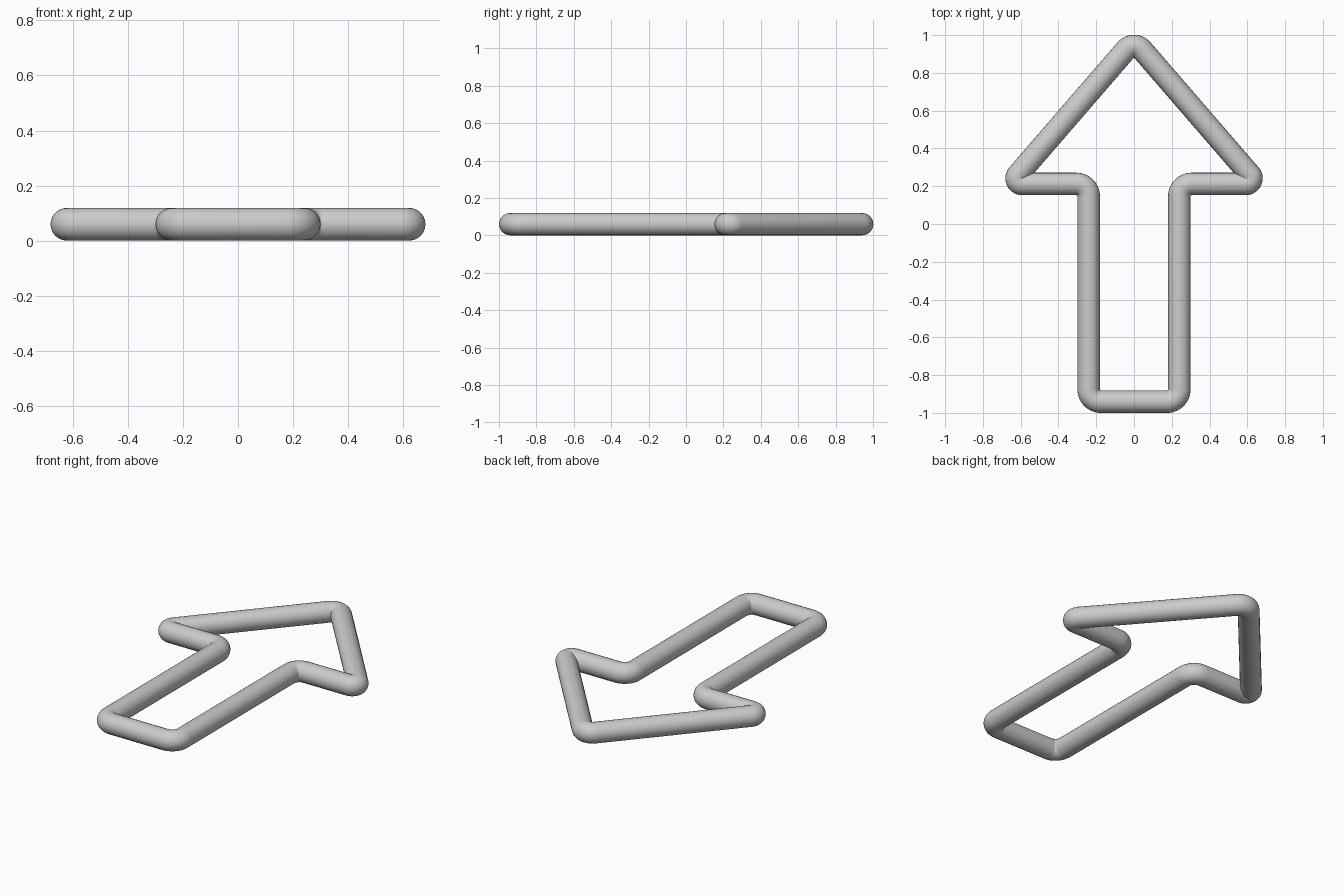
import bpy
from math import radians
from mathutils import Vector

if "Cube" in bpy.data.objects:
    bpy.data.objects.remove(bpy.data.objects["Cube"])

R = 0.0595       # tube radius
D = 0.065        # distance from each corner where the bend starts
STEPS = 14

# Arrow centreline: right half, then mirrored
right = [(0.24, -0.9405), (0.24, 0.212), (0.657, 0.212)]
corners = right + [(0, 0.972)] + [(-x, y) for x, y in reversed(right)]
corners = [Vector(c) for c in corners]


def rounded_corner(prev, corner, nxt):
    """Circular arc that starts and ends D away from the corner."""
    u, v = (prev - corner).normalized(), (nxt - corner).normalized()
    half = u.angle(v) / 2
    bis = (u + v).normalized()
    from math import cos, tan
    centre = corner + bis * (D / cos(half))
    radius = D * tan(half)
    a, b = (u * D + corner - centre).normalized(), (v * D + corner - centre).normalized()
    a3, b3 = a.to_3d(), b.to_3d()
    return [centre + a3.slerp(b3, i / STEPS).to_2d() * radius for i in range(STEPS + 1)]


path = []
for i, c in enumerate(corners):
    path += rounded_corner(corners[i - 1], c, corners[(i + 1) % len(corners)])

# Round tube swept along the closed outline
curve = bpy.data.curves.new("arrow_outline", "CURVE")
curve.dimensions = "3D"
curve.bevel_depth = R
curve.bevel_resolution = 10
spline = curve.splines.new("POLY")
spline.points.add(len(path) - 1)
for pt, p in zip(spline.points, path):
    pt.co = (p.x, p.y, R, 1)
spline.use_cyclic_u = True

arrow = bpy.data.objects.new("arrow_outline", curve)
bpy.context.collection.objects.link(arrow)
bpy.context.view_layer.objects.active = arrow
arrow.select_set(True)
bpy.ops.object.convert(target="MESH")
bpy.ops.object.shade_smooth_by_angle(angle=radians(40))
